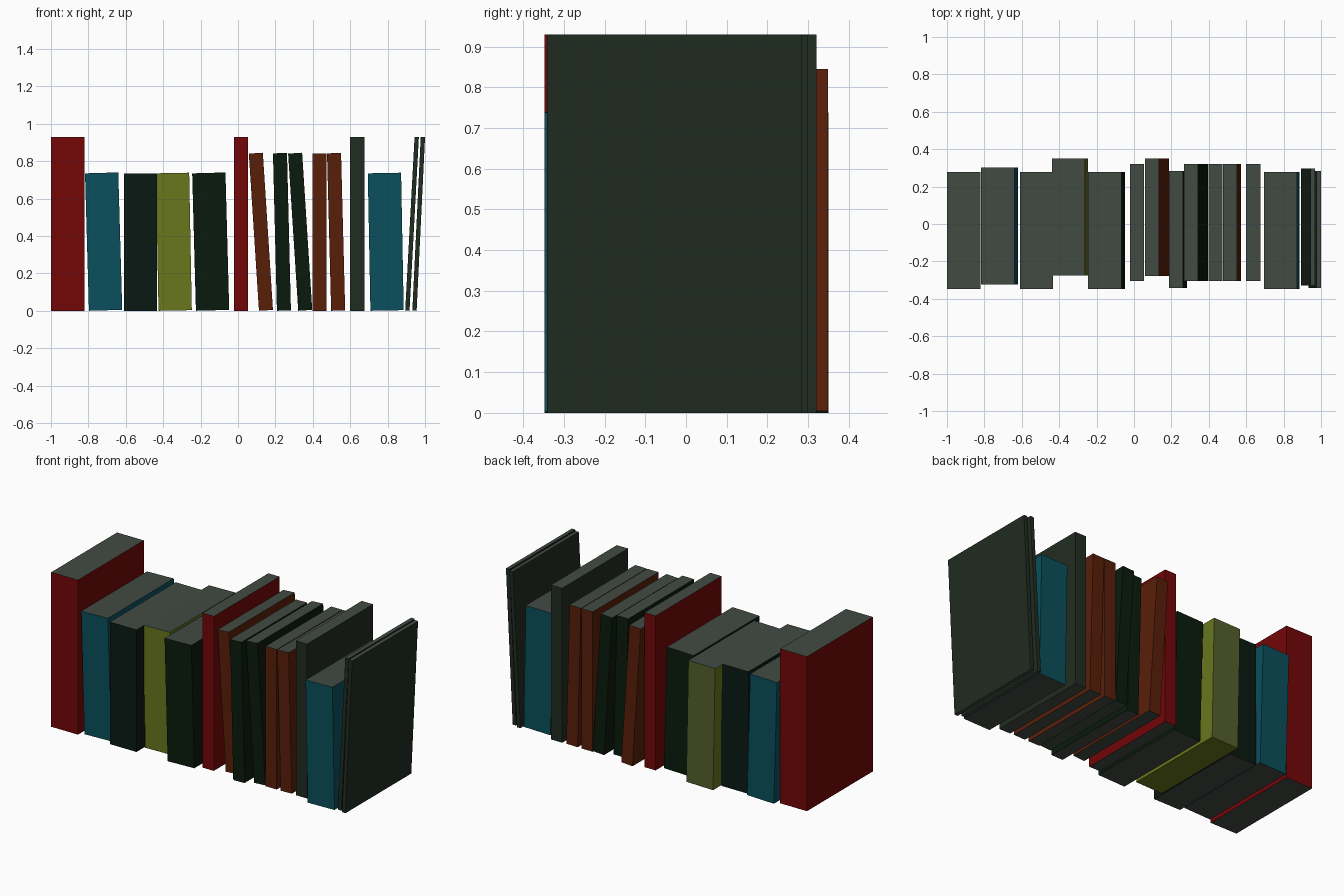
import bpy, bmesh, math

if "Cube" in bpy.data.objects:
    bpy.data.objects.remove(bpy.data.objects["Cube"])


def material(name, rgb):
    # display colour (0-255) to linear
    m = bpy.data.materials.new(name)
    m.diffuse_color = [(c / 255) ** 2.2 for c in rgb] + [1]
    m.use_nodes = True
    m.node_tree.nodes["Principled BSDF"].inputs["Base Color"].default_value = m.diffuse_color
    return m


RED = material("red_cover", (115, 15, 16))
TEAL = material("teal_cover", (18, 80, 92))
INK = material("ink_cover", (17, 31, 25))
OLIVE = material("olive_cover", (104, 118, 34))
OLIVE_FADED = material("faded_olive_cover", (86, 96, 48))
FOREST = material("forest_cover", (18, 32, 20))
BROWN = material("brown_cover", (90, 36, 18))
SLATE = material("slate_cover", (37, 48, 38))
PAGES = material("page_block", (68, 76, 69))


def book(name, x, width, height, depth, y_front, lean, cover,
         back=None, bottom=PAGES):
    """Box standing on its lower corner at x, leaning sideways by `lean` at the top."""
    bm = bmesh.new()
    bmesh.ops.create_cube(bm, size=1)
    # the pivot is the lower corner on the side the book leans towards
    side = -0.5 if lean > 0 else 0.5
    for v in bm.verts:
        v.co.x = (v.co.x + side) * width
        v.co.y = (v.co.y + 0.5) * depth
        v.co.z = (v.co.z + 0.5) * height
    bm.normal_update()
    # slots: cover, top pages, bottom, back cover
    for f in bm.faces:
        if f.normal.z > 0.5:
            f.material_index = 1
        elif f.normal.z < -0.5:
            f.material_index = 2
        elif f.normal.y > 0.5:
            f.material_index = 3
    mesh = bpy.data.meshes.new(name)
    bm.to_mesh(mesh)
    bm.free()
    for m in (cover, PAGES, bottom, back or cover):
        mesh.materials.append(m)
    ob = bpy.data.objects.new(name, mesh)
    ob.location = (x, y_front, 0)
    ob.rotation_euler.y = math.asin(lean / height)
    bpy.context.collection.objects.link(ob)
    return ob


THICK, MEDIUM, THIN = 0.178, 0.075, 0.023   # book widths
TALL, MID, SHORT = 0.93, 0.842, 0.735       # book heights
DEPTH = 0.626

# thick books on the left
book("red_thick_book", -1.0, THICK, TALL, DEPTH, -0.348, 0, RED)
book("teal_left_book", -0.797, THICK, SHORT, DEPTH, -0.323, -0.021, TEAL)
book("ink_thick_book", -0.61, THICK, SHORT, DEPTH, -0.348, 0, INK)
book("olive_thick_book", -0.425, THICK, SHORT, DEPTH, -0.276, -0.014, OLIVE,
     back=OLIVE_FADED, bottom=OLIVE)
book("forest_thick_book", -0.225, THICK, SHORT, DEPTH, -0.348, -0.02, FOREST)

# medium books in the middle
book("red_medium_book", -0.022, MEDIUM, TALL, DEPTH, -0.306, 0, RED)
book("brown_leaning_book", 0.112, MEDIUM, MID, DEPTH, -0.277, -0.054, BROWN)
book("forest_medium_book", 0.208, MEDIUM, MID, DEPTH, -0.342, -0.021, FOREST)
book("forest_leaning_book", 0.322, MEDIUM, MID, DEPTH, -0.306, -0.054, FOREST)
book("brown_upright_book", 0.397, MEDIUM, MID, DEPTH, -0.306, 0, BROWN)
book("brown_right_book", 0.498, MEDIUM, MID, DEPTH, -0.306, -0.022, BROWN)
book("slate_medium_book", 0.6, MEDIUM, TALL, DEPTH, -0.306, 0, SLATE)

# thick teal book and thin volumes on the right
book("teal_right_book", 0.708, THICK, SHORT, DEPTH, -0.348, -0.014, TEAL)
book("slate_thin_book_a", 0.917, THIN, TALL, DEPTH, -0.328, 0.05, SLATE)
book("slate_thin_book_b", 0.955, THIN, TALL, DEPTH, -0.342, 0.045, SLATE)
